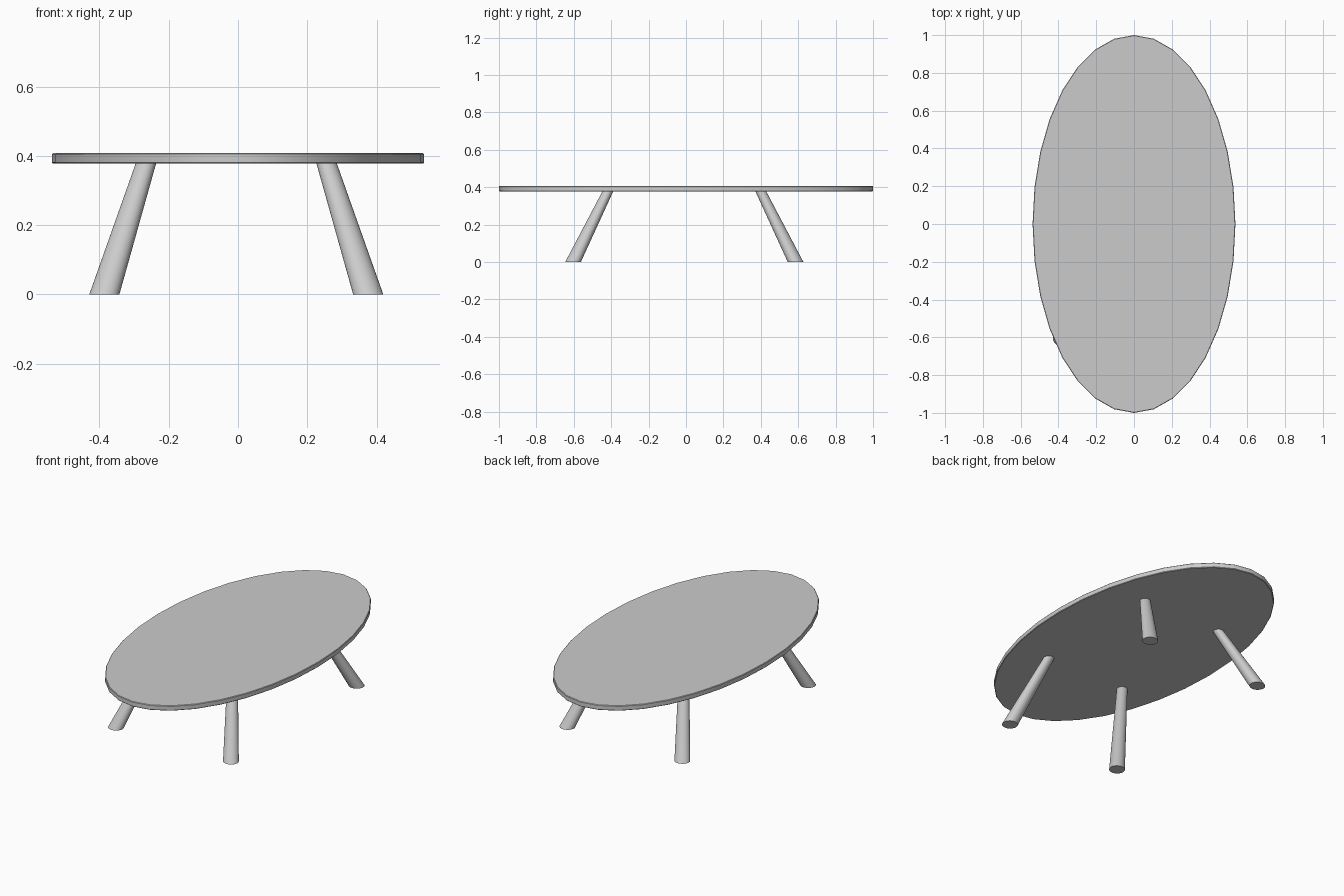
import bpy, bmesh, math

if "Cube" in bpy.data.objects:
    bpy.data.objects.remove(bpy.data.objects["Cube"])

Z_UNDER, Z_TOP = 0.378, 0.408


def loft(name, rings, sides):
    """Skin horizontal elliptical rings (cx, cy, z, rx, ry) and cap both ends."""
    bm = bmesh.new()
    loops = []
    for cx, cy, z, rx, ry in rings:
        loops.append([bm.verts.new((cx + rx * math.cos(2 * math.pi * i / sides),
                                    cy + ry * math.sin(2 * math.pi * i / sides), z))
                      for i in range(sides)])
    for a, b in zip(loops, loops[1:]):
        for i in range(sides):
            j = (i + 1) % sides
            bm.faces.new((a[i], a[j], b[j], b[i]))
    bm.faces.new(loops[0][::-1])
    bm.faces.new(loops[-1])
    mesh = bpy.data.meshes.new(name)
    bm.to_mesh(mesh)
    bm.free()
    obj = bpy.data.objects.new(name, mesh)
    bpy.context.collection.objects.link(obj)
    bpy.ops.object.select_all(action='DESELECT')
    obj.select_set(True)
    bpy.context.view_layer.objects.active = obj
    bpy.ops.object.shade_smooth_by_angle(angle=math.radians(30))
    return obj


# Oval tabletop with slightly eased edges
RX, RY, EASE = 0.537, 1.0, 0.003
loft("tabletop", [
    (0, 0, Z_UNDER, RX - EASE, RY - EASE),
    (0, 0, Z_UNDER + EASE, RX, RY),
    (0, 0, Z_TOP - EASE, RX, RY),
    (0, 0, Z_TOP, RX - EASE, RY - EASE),
], 32)

# Four splayed legs, wider at the floor, level at both ends
OX, OY = -0.005, -0.009
for side, sx in (("left", -1), ("right", 1)):
    for end, sy in (("front", -1), ("back", 1)):
        loft(f"{end}_{side}_leg", [
            (OX + sx * 0.381, OY + sy * 0.595, 0, 0.0435, 0.042),
            (OX + sx * 0.261, OY + sy * 0.409, Z_UNDER, 0.0295, 0.029),
        ], 32)
